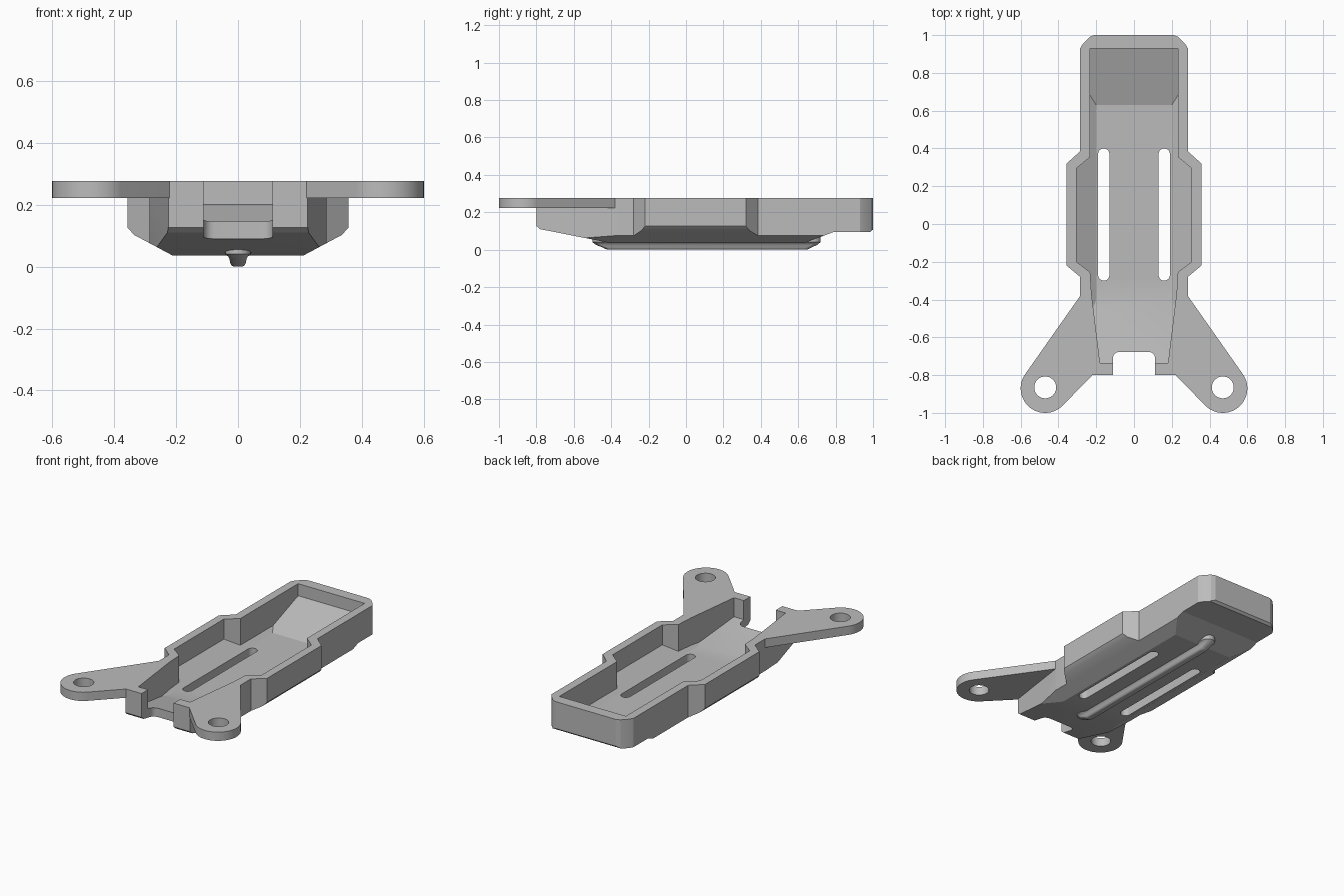
import bpy, bmesh
from math import radians, cos, sin

cube = bpy.data.objects.get("Cube")
if cube:
    bpy.data.objects.remove(cube, do_unlink=True)

grey = bpy.data.materials.new("plain_grey")
grey.use_nodes = True
colour = (0.5, 0.5, 0.5, 1)
grey.diffuse_color = colour
grey.node_tree.nodes["Principled BSDF"].inputs["Base Color"].default_value = colour


def finish(name, bm):
    bmesh.ops.recalc_face_normals(bm, faces=bm.faces)
    mesh = bpy.data.meshes.new(name)
    bm.to_mesh(mesh)
    bm.free()
    mesh.materials.append(grey)
    ob = bpy.data.objects.new(name, mesh)
    bpy.context.collection.objects.link(ob)
    return ob


def prism(name, points, axis, lo, hi):
    """Extrude a flat outline along an axis."""
    place = {"x": lambda a, b, c: (c, a, b),
             "y": lambda a, b, c: (a, c, b),
             "z": lambda a, b, c: (a, b, c)}[axis]
    bm = bmesh.new()
    low = [bm.verts.new(place(a, b, lo)) for a, b in points]
    high = [bm.verts.new(place(a, b, hi)) for a, b in points]
    bm.faces.new(low)
    bm.faces.new(high)
    for i in range(len(low)):
        j = (i + 1) % len(low)
        bm.faces.new((low[i], low[j], high[j], high[i]))
    return finish(name, bm)


def combine(target, tool, operation):
    mod = target.modifiers.new(operation, "BOOLEAN")
    mod.operation = operation
    mod.solver = "EXACT"
    mod.object = tool
    with bpy.context.temp_override(object=target, active_object=target):
        bpy.ops.object.modifier_apply(modifier=mod.name)
    bpy.data.objects.remove(tool, do_unlink=True)


def mirrored(half):
    return half + [(-x, y) for x, y in reversed(half)]


def arc(cx, cy, r, start, end, steps):
    angles = [radians(start + (end - start) * i / steps) for i in range(steps + 1)]
    return [(cx + r * cos(a), cy + r * sin(a)) for a in angles]


def slot(cx, half_width, y0, y1, steps=10):
    return (arc(cx, y1 - half_width, half_width, 0, 180, steps)
            + arc(cx, y0 + half_width, half_width, 180, 360, steps))


TOP = 0.277

# Outer tray: plan outline limited by its side and front profiles
tray = prism("tray", mirrored([(0.225, -0.8), (0.285, -0.38), (0.285, -0.28),
                               (0.357, -0.22), (0.357, 0.32), (0.285, 0.385),
                               (0.285, 0.93), (0.27, 0.955), (0.235, 0.99), (0.21, 1)]),
             "z", -0.1, 0.31)
side = [(-1.1, 0.4), (-1.1, 0.16), (-0.8, 0.127), (-0.78, 0.11), (-0.4, 0.035),
        (0.63, 0.035), (0.79, 0.095), (0.985, 0.095), (1.02, 0.125), (1.1, 0.4)]
combine(tray, prism("side_profile", side, "x", -1, 1), "INTERSECT")
front = mirrored([(0.21, 0.02), (0.21, 0.035), (0.335, 0.102), (0.358, 0.127), (0.37, 0.4)])
combine(tray, prism("front_profile", front, "y", -2, 2), "INTERSECT")

# Mounting ears
EAR_X, EAR_Y = 0.47, -0.87
for s in (1, -1):
    outline = ([(0.2, -0.4), (0.2, -0.779)]
               + arc(EAR_X, EAR_Y, 0.13, -135, 35.5, 32) + [(0.26, -0.345)])
    combine(tray, prism("ear", [(s * x, y) for x, y in outline], "z", 0.222, 0.33), "UNION")
combine(tray, prism("top_trim", [(-2, -2), (2, -2), (2, 2), (-2, 2)], "z", TOP, 1),
        "DIFFERENCE")

# Inner hollow, with its own sloped floor
hollow = prism("hollow", mirrored([(0.18, -0.735), (0.225, -0.37), (0.232, -0.255),
                                   (0.305, -0.2), (0.305, 0.295), (0.232, 0.355),
                                   (0.232, 0.93)]), "z", 0, 0.6)
floor = [(-1, 0.7), (-1, 0.21), (-0.4, 0.09), (0.63, 0.09), (0.96, 0.212), (0.96, 0.7)]
combine(hollow, prism("floor_profile", floor, "x", -1, 1), "INTERSECT")
walls = mirrored([(0.2, 0.05), (0.2, 0.09), (0.33, 0.165), (0.33, 0.8)])
combine(hollow, prism("wall_profile", walls, "y", -2, 2), "INTERSECT")
combine(tray, hollow, "DIFFERENCE")

# Front notch, floor slots and ear holes
notch = mirrored([(0.112, -0.95)] + arc(0.077, -0.712, 0.035, 0, 90, 6))
combine(tray, prism("notch", notch, "z", -0.2, 0.6), "DIFFERENCE")
for s in (1, -1):
    combine(tray, prism("slot", slot(s * 0.16, 0.03, -0.3, 0.4), "z", -0.2, 0.6), "DIFFERENCE")
    hole = arc(s * EAR_X, EAR_Y + 0.005, 0.058, 0, 350, 35)
    combine(tray, prism("hole", hole, "z", -0.2, 0.6), "DIFFERENCE")

# Rounded rib along the underside: stacked slot-shaped rings
bm = bmesh.new()
rings = []
for z, half_width, y0, y1 in [(0.08, 0.042, -0.5, 0.72), (0.04, 0.042, -0.5, 0.72),
                              (0.033, 0.032, -0.49, 0.71), (0.025, 0.028, -0.48, 0.7),
                              (0.012, 0.025, -0.445, 0.67), (0.004, 0.021, -0.43, 0.655),
                              (0, 0.014, -0.42, 0.645)]:
    rings.append([bm.verts.new((x, y, z)) for x, y in slot(0, half_width, y0, y1)])
for a, b in zip(rings, rings[1:]):
    for i in range(len(a)):
        j = (i + 1) % len(a)
        bm.faces.new((a[i], a[j], b[j], b[i]))
bm.faces.new(rings[0])
bm.faces.new(rings[-1])
rib = finish("underside_rib", bm)

# Smooth the curved walls, keep edges sharp
for ob, angle in ((tray, 20), (rib, 40)):
    bpy.ops.object.select_all(action="DESELECT")
    ob.select_set(True)
    bpy.context.view_layer.objects.active = ob
    bpy.ops.object.shade_smooth_by_angle(angle=radians(angle))
